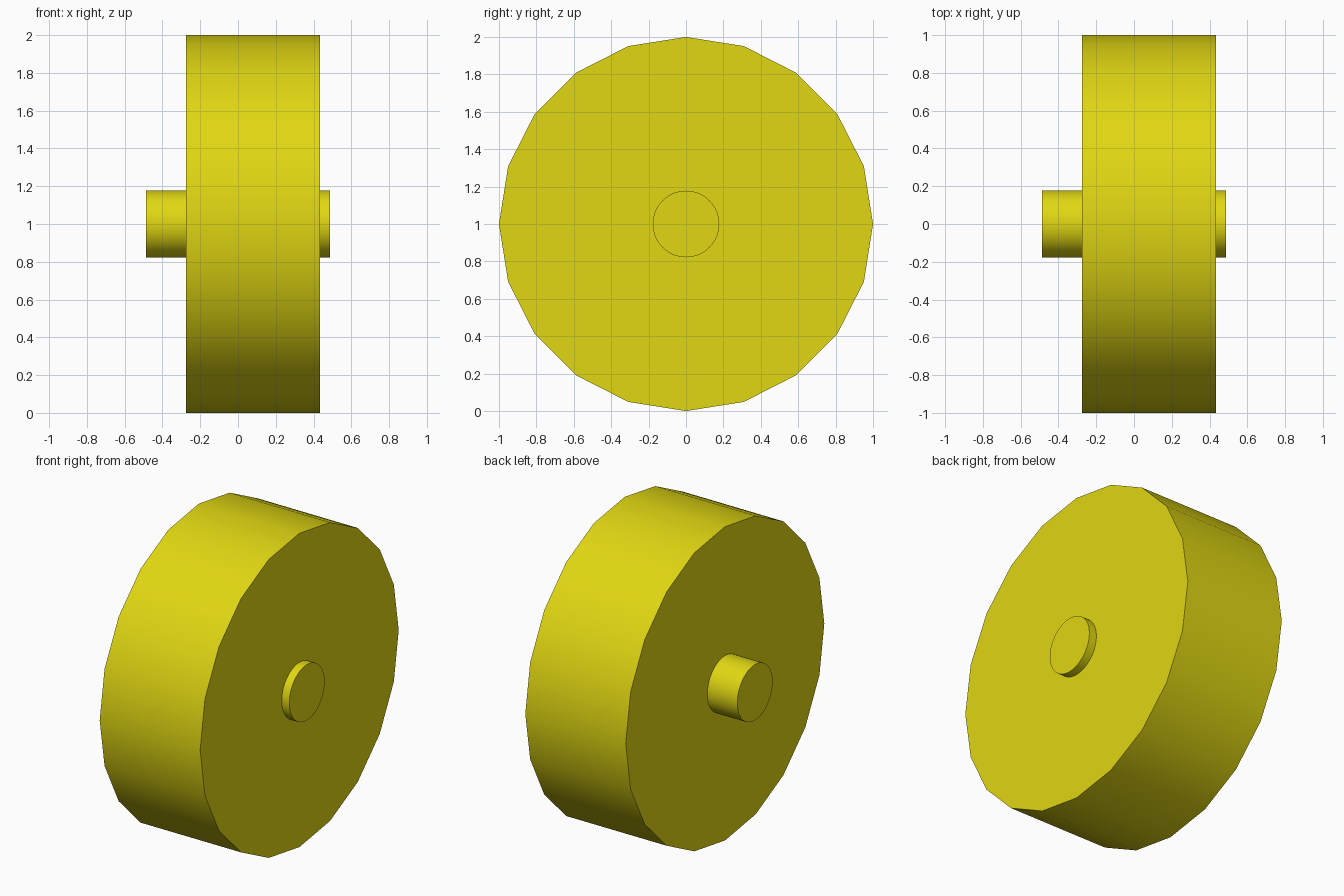
import bpy
import math

if "Cube" in bpy.data.objects:
    bpy.data.objects.remove(bpy.data.objects["Cube"])

yellow = bpy.data.materials.new("yellow")
yellow.diffuse_color = (0.75, 0.68, 0.006, 1)
yellow.use_nodes = True
yellow.node_tree.nodes["Principled BSDF"].inputs["Base Color"].default_value = yellow.diffuse_color


def disc(name, radius, x0, x1, sides):
    """Cylinder lying along x, centred on the wheel's hub."""
    bpy.ops.mesh.primitive_cylinder_add(
        vertices=sides, radius=radius, depth=x1 - x0,
        location=((x0 + x1) / 2, 0, 1), rotation=(0, math.pi / 2, 0))
    obj = bpy.context.object
    obj.name = name
    obj.data.materials.append(yellow)
    bpy.ops.object.transform_apply(location=False, rotation=True, scale=True)
    bpy.ops.object.shade_smooth_by_angle(angle=math.radians(30))
    return obj


# Broad twenty-sided wheel
disc("wheel", 1.0, -0.275, 0.433, 20)

# Thin axle, passing through and sticking out further on the left
disc("axle", 0.178, -0.486, 0.486, 48)
